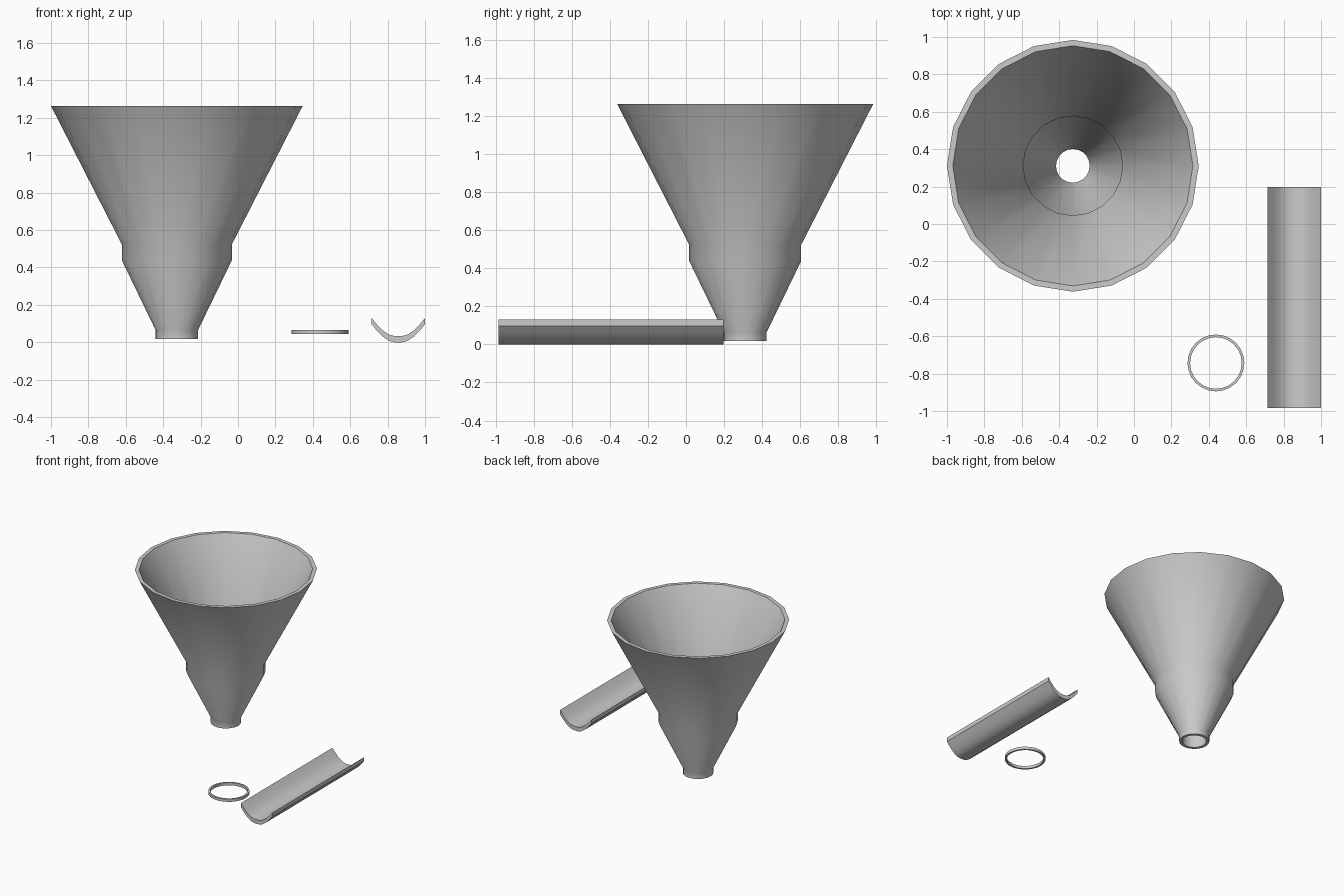
import bpy, math

if "Cube" in bpy.data.objects:
    bpy.data.objects.remove(bpy.data.objects["Cube"])


def make(name, verts, faces, angle=35):
    me = bpy.data.meshes.new(name)
    me.from_pydata(verts, [], faces)
    me.update()
    ob = bpy.data.objects.new(name, me)
    bpy.context.collection.objects.link(ob)
    bpy.ops.object.select_all(action='DESELECT')
    bpy.context.view_layer.objects.active = ob
    ob.select_set(True)
    bpy.ops.object.mode_set(mode='EDIT')
    bpy.ops.mesh.select_all(action='SELECT')
    bpy.ops.mesh.normals_make_consistent(inside=False)
    bpy.ops.object.mode_set(mode='OBJECT')
    bpy.ops.object.shade_smooth_by_angle(angle=math.radians(angle))
    return ob


def lathe(name, profile, sides, cx, cy):
    """Revolve a closed (radius, z) profile about a vertical axis."""
    n = len(profile)
    verts = [(cx + r * math.cos(2 * math.pi * s / sides),
              cy + r * math.sin(2 * math.pi * s / sides), z)
             for s in range(sides) for r, z in profile]
    faces = [(s * n + i, ((s + 1) % sides) * n + i,
              ((s + 1) % sides) * n + (i + 1) % n, s * n + (i + 1) % n)
             for s in range(sides) for i in range(n)]
    return make(name, verts, faces)


# Funnel: wide cone, collar, narrow cone, spout; then back up the inside
outer = [(0.113, 0.018), (0.113, 0.064), (0.294, 0.438), (0.294, 0.523), (0.673, 1.264)]
inner = [(0.642, 1.264), (0.266, 0.529), (0.266, 0.444), (0.09, 0.07), (0.09, 0.018)]
lathe("funnel", outer + inner, 20, -0.327, 0.311)

# Loose flat ring
lathe("ring", [(0.152, 0.045), (0.152, 0.067), (0.138, 0.067), (0.138, 0.045)],
      24, 0.438, -0.743)

# Trough: curved section with even vertical thickness, swept along y
half = [(0.143, 0.097), (0.115, 0.063), (0.085, 0.032), (0.05, 0.008), (0.018, 0.0)]
curve = [(-x, z) for x, z in half] + half[::-1]
section = curve + [(x, z + 0.033) for x, z in curve[::-1]]
n, m = len(section), len(curve)
verts = [(0.857 + x, y, z) for y in (-0.984, 0.197) for x, z in section]
faces = [(i, (i + 1) % n, n + (i + 1) % n, n + i) for i in range(n)]
for k in (0, n):
    faces += [(k + i, k + i + 1, k + n - 2 - i, k + n - 1 - i) for i in range(m - 1)]
make("trough", verts, faces)
